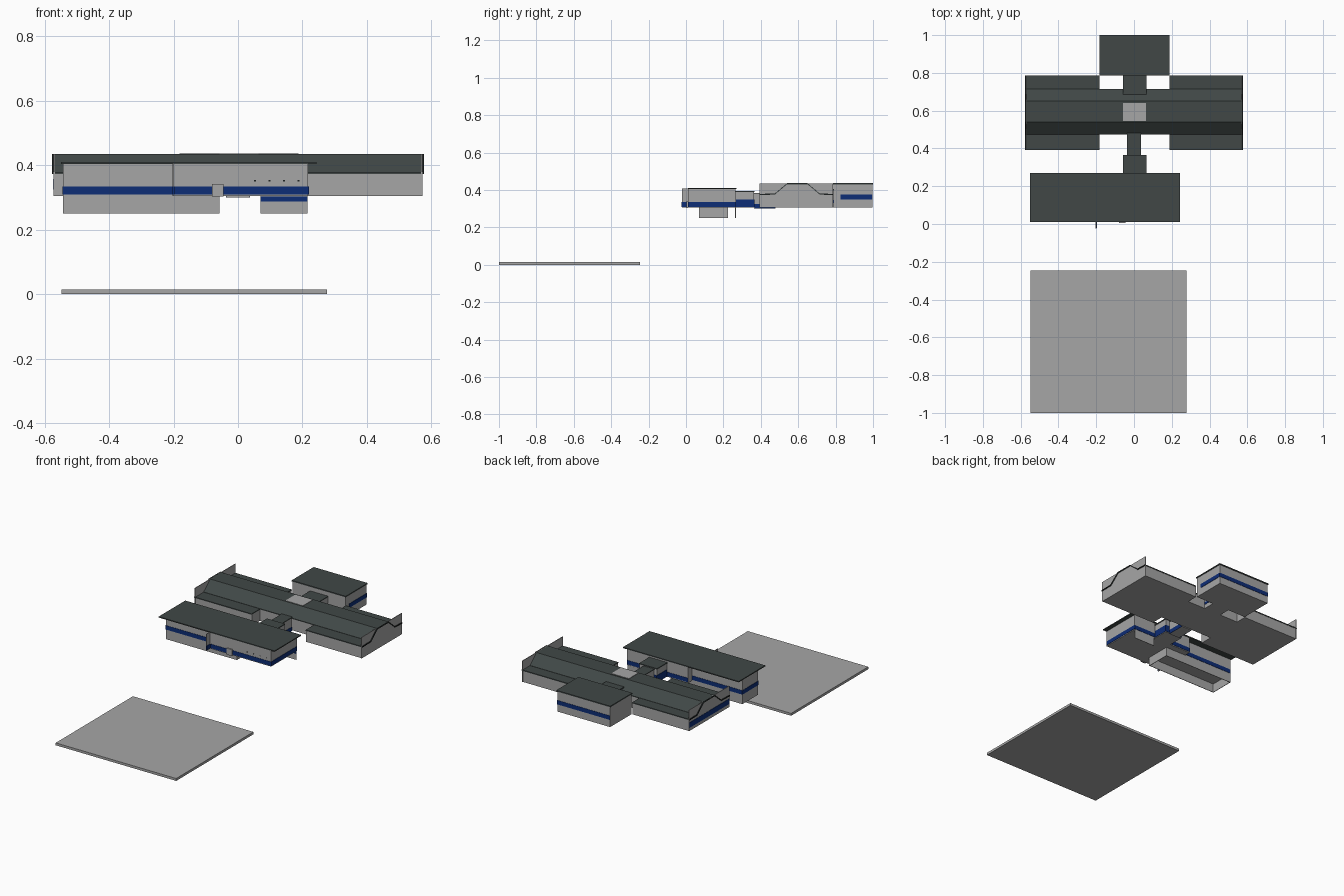
import bpy, bmesh

if "Cube" in bpy.data.objects:
    bpy.data.objects.remove(bpy.data.objects["Cube"])


def mat(name, c):
    m = bpy.data.materials.new(name)
    m.diffuse_color = (*c, 1)
    m.use_nodes = True
    m.node_tree.nodes["Principled BSDF"].inputs["Base Color"].default_value = m.diffuse_color
    return m


GREY = mat("wall_grey", (0.38, 0.38, 0.38))
DARK = mat("roof_slate", (0.052, 0.064, 0.062))
BLUE = mat("stripe_blue", (0.004, 0.026, 0.18))
BLACK = mat("trim_black", (0.012, 0.015, 0.015))


def finish(name, bm, m):
    bmesh.ops.recalc_face_normals(bm, faces=bm.faces)
    me = bpy.data.meshes.new(name)
    bm.to_mesh(me)
    bm.free()
    me.materials.append(m)
    ob = bpy.data.objects.new(name, me)
    bpy.context.collection.objects.link(ob)
    return ob


def box(name, x0, x1, y0, y1, z0, z1, m=GREY):
    bm = bmesh.new()
    bmesh.ops.create_cube(bm, size=1)
    for v in bm.verts:
        v.co = (x1 if v.co.x > 0 else x0, y1 if v.co.y > 0 else y0, z1 if v.co.z > 0 else z0)
    return finish(name, bm, m)


def prism(name, profile, x0, x1, m):
    """Extrude a (y, z) outline along x."""
    bm = bmesh.new()
    f = bm.faces.new([bm.verts.new((x0, y, z)) for y, z in profile])
    ext = bmesh.ops.extrude_face_region(bm, geom=[f])
    bmesh.ops.translate(bm, vec=(x1 - x0, 0, 0),
                        verts=[v for v in ext["geom"] if isinstance(v, bmesh.types.BMVert)])
    return finish(name, bm, m)


def stripe(name, x0, x1, y0, y1, z0, z1, sides):
    """Thin blue plates on the chosen sides of a block: L, R, F, B."""
    t = 0.002
    spots = {"L": (x0 - t, x0, y0, y1), "R": (x1, x1 + t, y0, y1),
             "F": (x0, x1, y0 - t, y0), "B": (x0, x1, y1, y1 + t)}
    for s in sides:
        box(f"{name}_{s}", *spots[s], z0, z1, BLUE)


# Forecourt slab
box("forecourt_slab", -0.548, 0.277, -1.0, -0.245, 0, 0.015)

# Front building: deep right half, shallow left half, shared overhanging roof
box("front_right_block", -0.2, 0.218, 0.012, 0.265, 0.305, 0.404)
box("front_left_block", -0.543, -0.2, 0.07, 0.225, 0.305, 0.404)
box("front_roof", -0.55, 0.243, 0.01, 0.27, 0.404, 0.41, DARK)
stripe("front_right_stripe", -0.2, 0.218, 0.012, 0.265, 0.31, 0.335, "FRB")
stripe("front_left_stripe", -0.543, -0.2, 0.07, 0.225, 0.31, 0.335, "FLB")
box("front_fin", -0.203, -0.199, -0.022, 0.07, 0.305, 0.408)
stripe("fin_stripe", -0.203, -0.199, -0.022, 0.012, 0.31, 0.335, "FLR")
box("entrance_door", -0.08, -0.045, 0.004, 0.012, 0.303, 0.342)
for i in range(4):
    box(f"small_vent_{i}", 0.05 + i * 0.045, 0.056 + i * 0.045, 0.01, 0.012,
        0.35, 0.354, BLACK)

# Open-bottomed basement walls and the hanging rear plate
for n, b in {"front": (-0.543, -0.057, 0.07, 0.073), "back": (-0.543, -0.057, 0.222, 0.225),
             "left": (-0.543, -0.54, 0.07, 0.225), "right": (-0.06, -0.057, 0.07, 0.225)}.items():
    box(f"basement_{n}", *b, 0.25, 0.305)
box("rear_plate", 0.07, 0.215, 0.263, 0.266, 0.25, 0.306)
stripe("rear_plate_stripe", 0.07, 0.215, 0.263, 0.266, 0.288, 0.304, "F")

# Front link, wide then narrow
box("front_link_wide", -0.055, 0.063, 0.265, 0.363, 0.305, 0.388)
box("front_link_roof", -0.058, 0.066, 0.265, 0.366, 0.388, 0.394, DARK)
stripe("front_link_stripe", -0.055, 0.063, 0.267, 0.363, 0.308, 0.35, "LRB")
box("front_link_narrow", -0.035, 0.035, 0.363, 0.478, 0.3, 0.38)
box("narrow_link_roof", -0.037, 0.037, 0.363, 0.485, 0.38, 0.385, DARK)
stripe("narrow_link_stripe", -0.035, 0.035, 0.365, 0.475, 0.3, 0.325, "LR")

# Main hall: raised centre with sloping roof sides
LINE = [(0.475, 0.375), (0.54, 0.43), (0.65, 0.43), (0.715, 0.375)]
prism("hall_body", [(0.475, 0.305)] + LINE + [(0.715, 0.305)], -0.568, 0.568, GREY)
prism("hall_roof", LINE + [(y, z + 0.005) for y, z in reversed(LINE)], -0.578, 0.578, DARK)
box("skylight", -0.057, 0.063, 0.545, 0.64, 0.43, 0.437)

# Four low wings beside the recesses
for side, (x0, x1) in {"left": (-0.568, -0.182), "right": (0.188, 0.568)}.items():
    for end, (y0, y1) in {"front": (0.395, 0.48), "back": (0.71, 0.785)}.items():
        box(f"wing_{side}_{end}", x0, x1, y0, y1, 0.305, 0.373)
        box(f"wing_roof_{side}_{end}", x0, x1, y0 - 0.002, y1 + 0.002, 0.373, 0.379, DARK)

# Tall end walls with black verge trim along the roof profile
VERGE = [(0.393, 0.373)] + LINE + [(0.785, 0.373)]
for side, s in (("left", -1), ("right", 1)):
    xs = sorted((s * 0.568, s * 0.572))
    box(f"end_wall_{side}", *xs, 0.393, 0.787, 0.305, 0.435)
    xs = sorted((s * 0.572, s * 0.577))
    prism(f"verge_{side}", VERGE + [(y, z + 0.006) for y, z in reversed(VERGE)], *xs, BLACK)
stripe("hall_end_stripe", -0.572, 0.572, 0.395, 0.785, 0.325, 0.357, "L")

# Back link and back building
box("back_link", -0.055, 0.063, 0.7, 0.79, 0.305, 0.398)
box("back_link_roof", -0.058, 0.066, 0.68, 0.79, 0.398, 0.404, DARK)
stripe("back_link_stripe", -0.055, 0.063, 0.717, 0.788, 0.33, 0.345, "LR")
box("back_block", -0.178, 0.184, 0.788, 0.996, 0.305, 0.43)
box("back_roof", -0.182, 0.188, 0.785, 1.0, 0.43, 0.437, DARK)
stripe("back_stripe", -0.178, 0.184, 0.825, 0.996, 0.35, 0.375, "RB")
